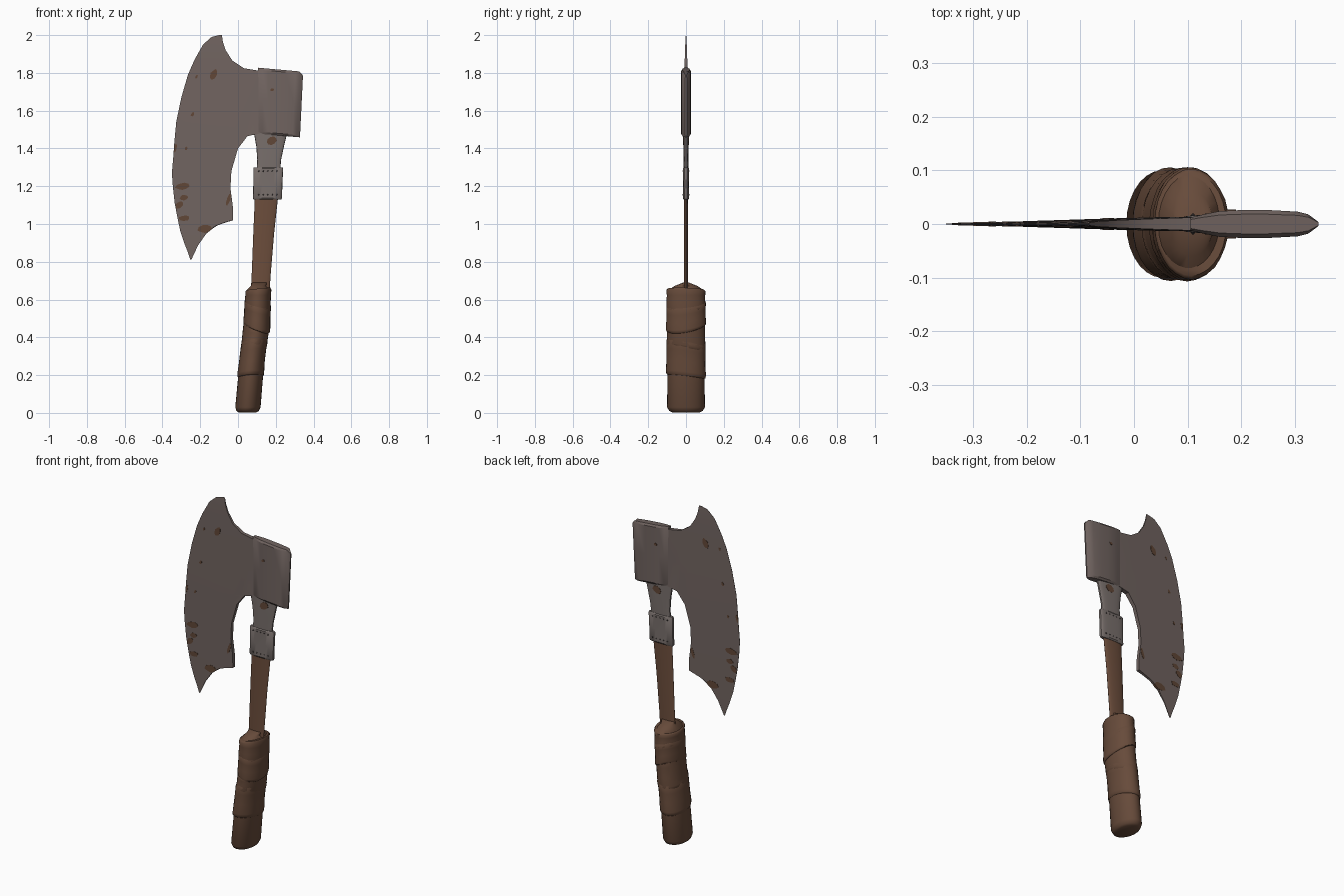
import bpy, bmesh, random
from math import sin, cos, pi, copysign

random.seed(4)
cube = bpy.data.objects.get("Cube")
if cube:
    bpy.data.objects.remove(cube, do_unlink=True)


def material(name, rgb):
    mat = bpy.data.materials.new(name)
    mat.use_nodes = True
    colour = (*rgb, 1)
    mat.diffuse_color = colour
    shader = next(n for n in mat.node_tree.nodes if n.type == 'BSDF_PRINCIPLED')
    shader.inputs["Base Color"].default_value = colour
    shader.inputs["Roughness"].default_value = 0.7
    return mat


STEEL = material("worn steel", (.165, .128, .118))
PALE = material("pale steel", (.19, .16, .15))
DARK = material("dark rivet", (.06, .05, .05))
WOOD = material("brown wood", (.15, .075, .045))
LEATHER = material("brown leather", (.135, .07, .043))
RUST = material("rust", (.12, .063, .038))


def finish(bm, name, mat, angle=35):
    bmesh.ops.recalc_face_normals(bm, faces=bm.faces)
    mesh = bpy.data.meshes.new(name)
    bm.to_mesh(mesh)
    bm.free()
    mesh.materials.append(mat)
    obj = bpy.data.objects.new(name, mesh)
    bpy.context.collection.objects.link(obj)
    bpy.ops.object.select_all(action='DESELECT')
    obj.select_set(True)
    bpy.context.view_layer.objects.active = obj
    bpy.ops.object.shade_smooth_by_angle(angle=angle * pi / 180)
    return obj


def add_loft(bm, rings):
    """Skin a stack of closed rings and cap both ends."""
    rows = [[bm.verts.new(p) for p in ring] for ring in rings]
    n = len(rows[0])
    for a, b in zip(rows, rows[1:]):
        for i in range(n):
            j = (i + 1) % n
            bm.faces.new((a[i], a[j], b[j], b[i]))
    bm.faces.new(rows[0])
    bm.faces.new(rows[-1])


def loft(name, rings, mat, angle=35):
    bm = bmesh.new()
    add_loft(bm, rings)
    return finish(bm, name, mat, angle)


def oval(x, z, rx, ry, power=1.0, tilt=0.0, phase=0.0, rough=0.0, sides=28):
    """Horizontal oval; lower power is boxier, tilt slants the ring."""
    pts = []
    for i in range(sides):
        a = 2 * pi * i / sides
        c, s = cos(a), sin(a)
        r = 1 + random.uniform(-rough, rough)
        pts.append((x + rx * r * copysign(abs(c) ** power, c),
                    ry * r * copysign(abs(s) ** power, s),
                    z + tilt * cos(a + phase)))
    return pts


def interp(table, t):
    """Linear lookup in rows sorted by rising first value."""
    t = min(max(t, table[0][0]), table[-1][0])
    for (a, va), (b, vb) in zip(table, table[1:]):
        if t <= b:
            return va + (vb - va) * (t - a) / (b - a)


# Blade: strips from the cutting edge (x, z) to the back (x, z)
STRIPS = [
    (-.10, 2.0, -.085, 2.0), (-.14, 1.99, -.08, 1.965),
    (-.185, 1.95, -.065, 1.92), (-.23, 1.87, -.03, 1.865),
    (-.265, 1.79, .03, 1.825), (-.3, 1.67, .12, 1.81),
    (-.327, 1.54, .12, 1.65), (-.338, 1.42, .12, 1.48),
    (-.343, 1.35, .05, 1.465), (-.35, 1.27, 0, 1.4),
    (-.345, 1.2, -.035, 1.28), (-.335, 1.11, -.04, 1.19),
    (-.32, 1.03, -.027, 1.09), (-.305, .96, -.027, 1.02),
    (-.285, .9, -.1, 1.0), (-.265, .85, -.16, .96),
    (-.255, .82, -.21, .89), (-.25, .81, -.245, .815)]
EDGE = sorted((s[1], s[0]) for s in STRIPS)


def half_thickness(x, z):
    return min(.013, .0006 + .032 * max(0, x - interp(EDGE, z)))


def blade():
    steps = 10
    rings = []
    for ex, ez, bx, bz in STRIPS:
        side = []
        for k in range(steps + 1):
            u = k / steps
            x, z = ex + (bx - ex) * u, ez + (bz - ez) * u
            side.append((x, half_thickness(x, z), z))
        rings.append(side + [(x, -y, z) for x, y, z in reversed(side)])
    loft("blade", rings, STEEL, 30)


blade()

# Head block: plan outline (x, half depth) swept from underside to top
PLAN = [(.105, .012), (.13, .018), (.16, .024), (.2, .026), (.25, .026),
        (.305, .023), (.325, .018), (.344, .004)]


def head_ring(v, inset):
    side = []
    for x, y in PLAN:
        low = 1.48 - .08 * (x - .08)
        high = 1.828 - .09 * (x - .1) - (.02 if x > .33 else 0)
        side.append((x - .016 * (1 - v) * (x > .3), y * inset, low + (high - low) * v))
    return side + [(x, -y, z) for x, y, z in reversed(side)]


loft("head_block", [head_ring(0, .7), head_ring(.03, 1), head_ring(.5, 1),
                    head_ring(.97, 1), head_ring(1, .7)], STEEL, 30)

# Flat shaft, flared steel neck and riveted collar
loft("shaft", [oval(.115, .6, .05, .011), oval(.122, .72, .05, .011),
               oval(.136, .95, .055, .011), oval(.152, 1.16, .062, .011)], WOOD)
loft("neck", [oval(.16, 1.26, .062, .012, .7), oval(.165, 1.34, .063, .013, .7),
              oval(.17, 1.41, .073, .014, .7), oval(.173, 1.5, .092, .014, .7)], PALE)
loft("collar", [oval(.156, 1.13, .074, .012, .6), oval(.156, 1.137, .077, .017, .6),
                oval(.158, 1.21, .077, .016, .6), oval(.16, 1.293, .079, .017, .6),
                oval(.16, 1.3, .076, .012, .6)], PALE)

rivets = bmesh.new()
for z in (1.155, 1.28):
    for k in range(5):
        for y in (-.016, .016):
            made = bmesh.ops.create_icosphere(rivets, subdivisions=1, radius=.004)
            bmesh.ops.translate(rivets, verts=made["verts"], vec=(.11 + .024 * k, y, z))
finish(rivets, "collar_rivets", DARK)

# Leather grip: a leaning core with overlapping slanted wraps
AXIS = [(0, .05), (.2, .067), (.3, .076), (.45, .099), (.66, .108)]


def grip_ring(z, scale, **extra):
    return oval(interp(AXIS, z), z, .067 * scale, .1 * scale, **extra)


loft("grip_core", [grip_ring(.003, .72), grip_ring(.01, .88), grip_ring(.03, 1),
                   grip_ring(.3, .97), grip_ring(.6, .94), grip_ring(.65, .93),
                   grip_ring(.672, .6), oval(.115, .69, .04, .016)], LEATHER, 50)


def wrap(name, low, high, tilt_low, tilt_high, phase, size):
    rings = []
    for v, scale in ((0, .93), (.03, 1), (.12, 1.015), (.4, .99), (.7, .985),
                     (.93, 1.0), (1, .93)):
        rings.append(grip_ring(low + (high - low) * v, scale * size, phase=phase,
                               tilt=tilt_low + (tilt_high - tilt_low) * v, rough=.008))
    loft(name, rings, LEATHER, 50)


wrap("grip_wrap_lower", .19, .38, .012, .02, 1.2, 1.04)
wrap("grip_wrap_middle", .34, .48, .02, -.03, 1.5, 1.02)
wrap("grip_wrap_upper", .45, .58, -.03, -.02, .6, 1.05)
wrap("grip_wrap_top", .55, .655, -.02, .008, .4, 1.03)

# Rust patches: thin plates just proud of both faces (x, z, width, height)
PATCHES = [(-.13, 1.79, .035, .06), (-.22, 1.78, .015, .02), (-.24, 1.58, .018, .025),
           (-.275, 1.4, .014, .02), (-.335, 1.4, .02, .05), (-.295, 1.2, .075, .04),
           (-.285, 1.14, .05, .03), (-.31, 1.1, .04, .04), (-.285, 1.03, .06, .03),
           (-.175, .975, .07, .05), (-.05, 1.13, .018, .06)]
rust = bmesh.new()


def add_patch(x, z, w, h, depth):
    front = []
    for i in range(9):
        a = 2 * pi * i / 9
        r = random.uniform(.4, .56)
        pz = z + h * r * sin(a)
        px = max(x + w * r * cos(a) + .3 * (pz - z), interp(EDGE, pz) + .002)
        front.append((px, depth(px, pz) + .0012, pz))
    add_loft(rust, [front, [(px, -y, pz) for px, y, pz in front]])


for patch in PATCHES:
    add_patch(*patch, half_thickness)
add_patch(.18, 1.44, .05, .045, lambda x, z: .0145)
add_patch(.18, 1.71, .02, .015, lambda x, z: .0262)
finish(rust, "rust_patches", RUST)
